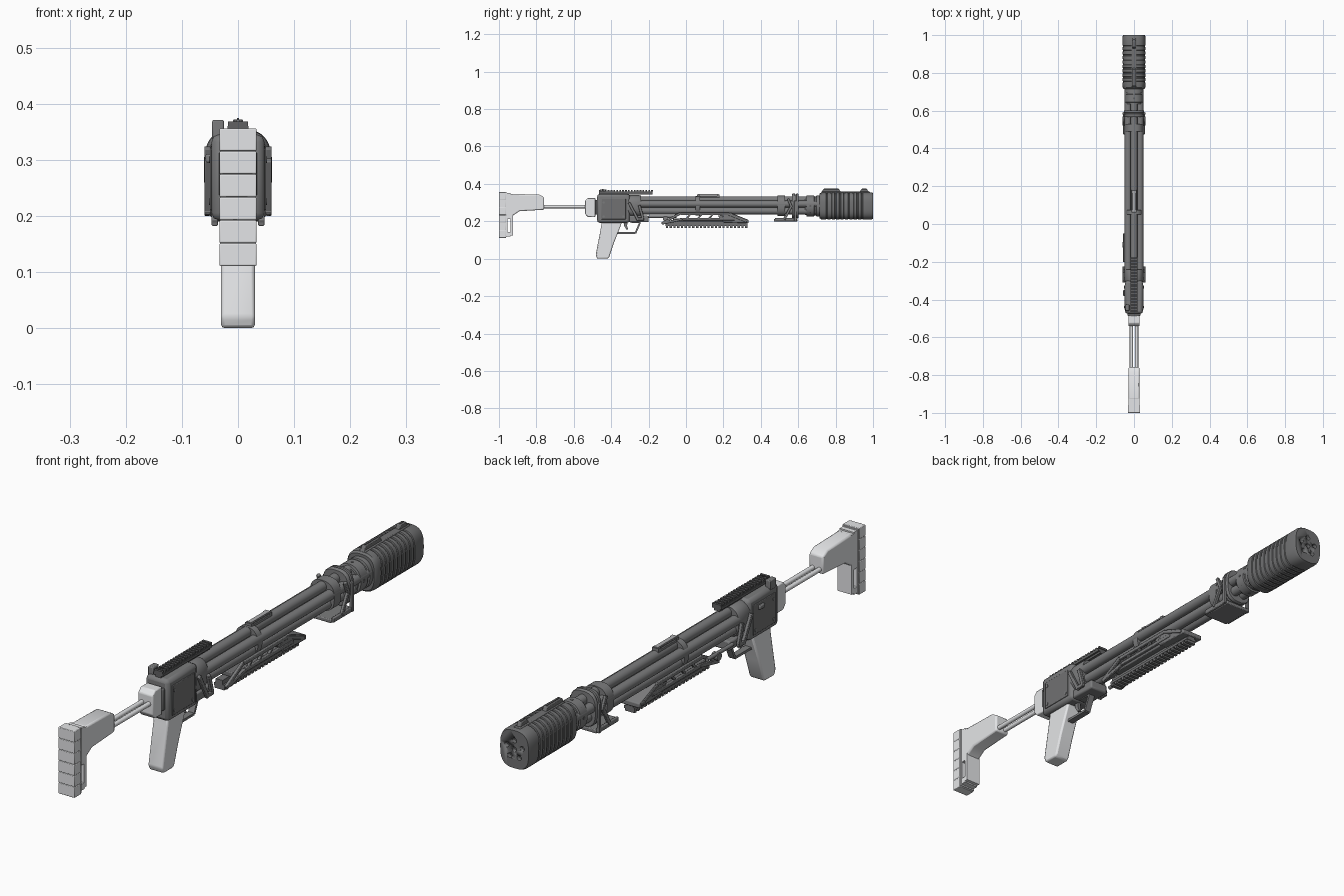
import bpy, bmesh, math
from mathutils import Vector, Matrix

if "Cube" in bpy.data.objects:
    bpy.data.objects.remove(bpy.data.objects["Cube"])


def material(name, value):
    m = bpy.data.materials.new(name)
    m.diffuse_color = (value, value * 1.01, value * 1.03, 1)
    m.use_nodes = True
    m.node_tree.nodes["Principled BSDF"].inputs["Base Color"].default_value = m.diffuse_color
    return m


LIGHT = material("light grey", 0.80)
PALE = material("worn steel", 0.42)
GREY = material("dark grey", 0.20)
SLATE = material("slate grey", 0.165)
DARK = material("charcoal", 0.12)
AX = 0.282  # height of the barrel axis


def finish(name, bm, mat, bevel=0.0, smooth=True):
    bmesh.ops.recalc_face_normals(bm, faces=bm.faces)
    me = bpy.data.meshes.new(name)
    bm.to_mesh(me)
    bm.free()
    ob = bpy.data.objects.new(name, me)
    bpy.context.collection.objects.link(ob)
    me.materials.append(mat)
    if bevel:
        b = ob.modifiers.new("bevel", 'BEVEL')
        b.width, b.segments, b.limit_method = bevel, 2, 'ANGLE'
    if smooth:
        bpy.ops.object.select_all(action='DESELECT')
        ob.select_set(True)
        bpy.context.view_layer.objects.active = ob
        bpy.ops.object.shade_smooth_by_angle(angle=math.radians(35))
    return ob


def add_box(bm, x0, x1, y0, y1, z0, z1):
    mid = Vector(((x0 + x1) / 2, (y0 + y1) / 2, (z0 + z1) / 2))
    size = Matrix.Diagonal((x1 - x0, y1 - y0, z1 - z0, 1))
    bmesh.ops.create_cube(bm, size=1, matrix=Matrix.Translation(mid) @ size)


def boxes(name, mat, items, bevel=0.0):
    bm = bmesh.new()
    for it in items:
        add_box(bm, *it)
    return finish(name, bm, mat, bevel)


def add_rod(bm, a, b, r, n=16):
    a, b = Vector(a), Vector(b)
    d = b - a
    rot = d.to_track_quat('Z', 'Y').to_matrix().to_4x4()
    bmesh.ops.create_cone(bm, cap_ends=True, segments=n, radius1=r, radius2=r,
                          depth=d.length, matrix=Matrix.Translation((a + b) / 2) @ rot)


def rods(name, mat, items, n=16):
    bm = bmesh.new()
    for a, b, r in items:
        add_rod(bm, a, b, r, n)
    return finish(name, bm, mat)


def add_profile(bm, x0, x1, pts):
    f = bm.faces.new([bm.verts.new((x0, y, z)) for y, z in pts])
    g = bmesh.ops.extrude_face_region(bm, geom=[f])
    moved = [v for v in g['geom'] if isinstance(v, bmesh.types.BMVert)]
    bmesh.ops.translate(bm, verts=moved, vec=(x1 - x0, 0, 0))


def profile(name, mat, x0, x1, pts, bevel=0.0):
    bm = bmesh.new()
    add_profile(bm, x0, x1, pts)
    return finish(name, bm, mat, bevel)


def strip(p, q, w):
    """Four corners of a flat bar from p to q in the side plane."""
    p, q = Vector(p), Vector(q)
    n = (q - p).normalized()
    n = Vector((-n.y, n.x)) * w / 2
    return [p + n, q + n, q - n, p - n]


def side_bars(name, mat, x0, x1, lines, w, bevel=0.002):
    bm = bmesh.new()
    for p, q in lines:
        for a, b in ((x0, x1), (-x1, -x0)):
            add_profile(bm, a, b, strip(p, q, w))
    return finish(name, bm, mat, bevel)


def loft(name, mat, sections, hx, hz, power=3.2, n=40):
    """Rounded-square tube along y; sections are (y, scale)."""
    bm, rings = bmesh.new(), []
    for y, s in sections:
        ring = []
        for i in range(n):
            c, d = math.cos(2 * math.pi * i / n), math.sin(2 * math.pi * i / n)
            ring.append(bm.verts.new((
                math.copysign(abs(c) ** (2 / power), c) * hx * s, y,
                AX + math.copysign(abs(d) ** (2 / power), d) * hz * s)))
        rings.append(ring)
    for a, b in zip(rings, rings[1:]):
        for i in range(n):
            bm.faces.new((a[i], a[(i + 1) % n], b[(i + 1) % n], b[i]))
    bm.faces.new(rings[0])
    bm.faces.new(rings[-1])
    return finish(name, bm, mat)


# Stock: segmented pad, slotted post, arm and the two slide rods
boxes("butt_pad", LIGHT, [(-.033, .033, -1.0, -.962, .111 + i * .041, .151 + i * .041)
                          for i in range(6)], .002)
boxes("butt_pad_core", LIGHT, [(-.032, .032, -.998, -.958, .115, .355)])
boxes("butt_post", LIGHT, [(-.029, .029, -.96, -.955, .12, .352), (-.029, .029, -.938, -.924, .125, .345),
                           (-.029, .029, -.956, -.937, .12, .143), (-.029, .029, -.956, -.937, .213, .35)])
profile("stock_arm", LIGHT, -.029, .029, [(-.93, .346), (-.785, .343), (-.758, .328), (-.758, .262),
                                          (-.89, .254), (-.93, .228)], .006)
rods("stock_rods", LIGHT, [((x, -.77, .278), (x, -.52, .278), .0085) for x in (-.014, .014)])
profile("stock_socket", LIGHT, -.03, .03, [(-.54, .31), (-.525, .325), (-.485, .325), (-.485, .222),
                                           (-.525, .222), (-.54, .24)], .004)
boxes("socket_collar", DARK, [(-.034, .034, -.487, -.47, .235, .315)], .004)

# Grip, guard and trigger
profile("grip", LIGHT, -.03, .03, [(-.45, .2), (-.34, .2), (-.385, .085), (-.41, .01), (-.418, 0),
                                   (-.475, 0), (-.483, .02), (-.455, .165)], .006)
bm = bmesh.new()
path = [(-.375, .137), (-.27, .137), (-.245, .195), (-.3, .197)]
for p, q in zip(path, path[1:]):
    add_profile(bm, -.012, .012, strip(p, q, .009))
finish("trigger_guard", bm, GREY)
profile("trigger", GREY, -.006, .006, [(-.335, .2), (-.312, .2), (-.315, .175), (-.308, .155),
                                       (-.32, .157), (-.33, .175)])

# Receiver with side panels, pins and front cuff
boxes("receiver", GREY, [(-.047, .047, -.475, -.30, .192, .345)], .013)
boxes("receiver_panel", SLATE, [(s * .047 - .003, s * .047 + .003, -.452, -.322, .21, .32)
                                for s in (-1, 1)], .002)
boxes("receiver_nose", GREY, [(-.038, .038, -.31, -.2, .195, .23)], .006)
loft("receiver_cuff", GREY, [(-.31, .95), (-.30, 1), (-.25, 1), (-.24, .93)], .05, .058, 2.6)
rods("receiver_pins", GREY, [((-.052, y, z), (.052, y, z), .006)
                             for y, z in ((-.44, .3), (-.335, .225), (-.44, .225))], 12)
boxes("charging_knob", GREY, [(-.058, -.045, -.38, -.35, .295, .31)], .003)

# Top rail, teeth and offset sight
boxes("top_rail", DARK, [(-.012, .012, -.465, -.18, .342, .352), (-.019, .019, -.465, -.18, .35, .36)])
boxes("top_rail_teeth", DARK, [(-.018, .018, -.465 + i * .0155, -.456 + i * .0155, .36, .368)
                               for i in range(19)])
boxes("offset_sight", GREY, [(-.046, -.025, -.46, -.425, .335, .371)], .003)
boxes("sight_blade", DARK, [(-.006, -.003, -.45, -.44, .366, .372), (.003, .006, -.45, -.44, .366, .372)])

# Five barrels round a core
ring5 = [(math.sin(2 * math.pi * i / 5) * .033, AX + math.cos(2 * math.pi * i / 5) * .033) for i in range(5)]
rods("barrels", GREY, [((x, -.27, z), (x, .75, z), .0185) for x, z in ring5], 20)
rods("barrel_core", DARK, [((0, -.27, AX), (0, .74, AX), .026)])
boxes("top_spacer", GREY, [(-.013, .013, .06, .18, .328, .336), (-.013, .013, .06, .075, .33, .343),
                           (-.013, .013, .165, .18, .33, .343), (-.009, .009, .06, .18, .337, .341)])
boxes("spacer_strip", PALE, [(-.008, .008, .065, .175, .340, .345)])
loft("barrel_clamp", GREY, [(.05, 1), (.075, 1)], .047, .052, 2.3)

# Front yoke and collar
loft("front_band", GREY, [(.567, .96), (.572, 1), (.582, 1), (.584, .92), (.588, .92), (.59, 1),
                          (.598, 1), (.602, .96)], .054, .066, 2.8)
loft("rear_band", GREY, [(.49, 1), (.53, 1)], .05, .055, 2.5)
loft("neck_collar", GREY, [(.635, .85), (.643, .85), (.645, 1), (.685, 1), (.687, .9), (.695, .9),
                           (.697, 1), (.722, 1)], .05, .056, 2.2)
rods("collar_holes", DARK, [((math.sin(a) * .04, .665, AX + math.cos(a) * .045),
                             (math.sin(a) * .051, .665, AX + math.cos(a) * .057), .006)
                            for a in [math.pi / 4 * i for i in range(8)]], 10)
boxes("front_foot", GREY, [(-.05, .05, .47, .595, .198, .212), (-.058, -.048, .475, .592, .2, .218),
                           (.048, .058, .475, .592, .2, .218)], .003)
side_bars("front_yoke", GREY, .049, .06, [((.525, .21), (.565, .285)), ((.565, .275), (.545, .322)),
                                          ((.585, .2), (.585, .31))], .013)

# Rear yoke
side_bars("rear_yoke", GREY, .048, .06, [((-.305, .3), (-.255, .205)), ((-.265, .212), (-.225, .212)),
                                         ((-.23, .215), (-.25, .285))], .014)

# Under-barrel guard: side frames, wedge and toothed rail
side_bars("guard_frame", GREY, .036, .047, [((-.13, .188), (-.03, .243)), ((-.03, .24), (.23, .24)),
                                            ((.225, .24), (.325, .2)), ((-.02, .212), (.26, .212)),
                                            ((-.13, .188), (-.02, .212))], .013)
side_bars("guard_ribs", GREY, .034, .045, [((y, .21), (y + .025, .24)) for y in (.0, .06, .12, .18)], .009)
profile("guard_wedge", GREY, -.044, .044, [(.17, .23), (.24, .245), (.335, .207), (.335, .19), (.2, .195)], .003)
boxes("guard_floor", SLATE, [(-.036, .036, -.07, .25, .198, .216)], .003)
boxes("lower_rail", SLATE, [(-.014, .014, -.11, .33, .178, .2), (-.021, .021, -.11, .33, .174, .184)])
boxes("lower_rail_teeth", SLATE, [(-.02, .02, -.108 + i * .0202, -.096 + i * .0202, .164, .175)
                                  for i in range(22)])
rods("side_knob", GREY, [((-.035, -.11, .215), (-.06, -.11, .215), .014),
                         ((-.05, -.2, .225), (-.05, -.05, .225), .007)])

# Ribbed muzzle housing with bored holes
sections = [(.715, .9), (.722, .98), (.74, 1)]
for i in range(9):
    y = .748 + i * .0235
    sections += [(y, 1), (y + .002, .955), (y + .007, .955), (y + .009, 1)]
sections += [(.99, 1), (1.0, .95)]
muzzle = loft("muzzle_housing", SLATE, sections, .061, .073, 2.9)
bores = rods("bore_cutter", SLATE, [((x, .985, z), (x, 1.02, z), .009)
                                    for x, z in ring5 + [(0, AX)]], 20)
bores.hide_render = True
bores.hide_set(True)
cut = muzzle.modifiers.new("bores", 'BOOLEAN')
cut.operation, cut.object, cut.solver = 'DIFFERENCE', bores, 'EXACT'
boxes("muzzle_spine", SLATE, [(-.014, .014, .725, .985, .345, .358)], .003)
for n, (a, b) in enumerate(((.722, .83), (.925, .98))):
    profile(f"muzzle_lug_{n + 1}", SLATE, -.009, .009,
            [(a, .352), (a + .012, .372), (b - .012, .372), (b, .352)], .002)
    boxes(f"muzzle_lug_slit_{n + 1}", DARK, [(-.002, .002, a + .015, b - .015, .37, .374)])
